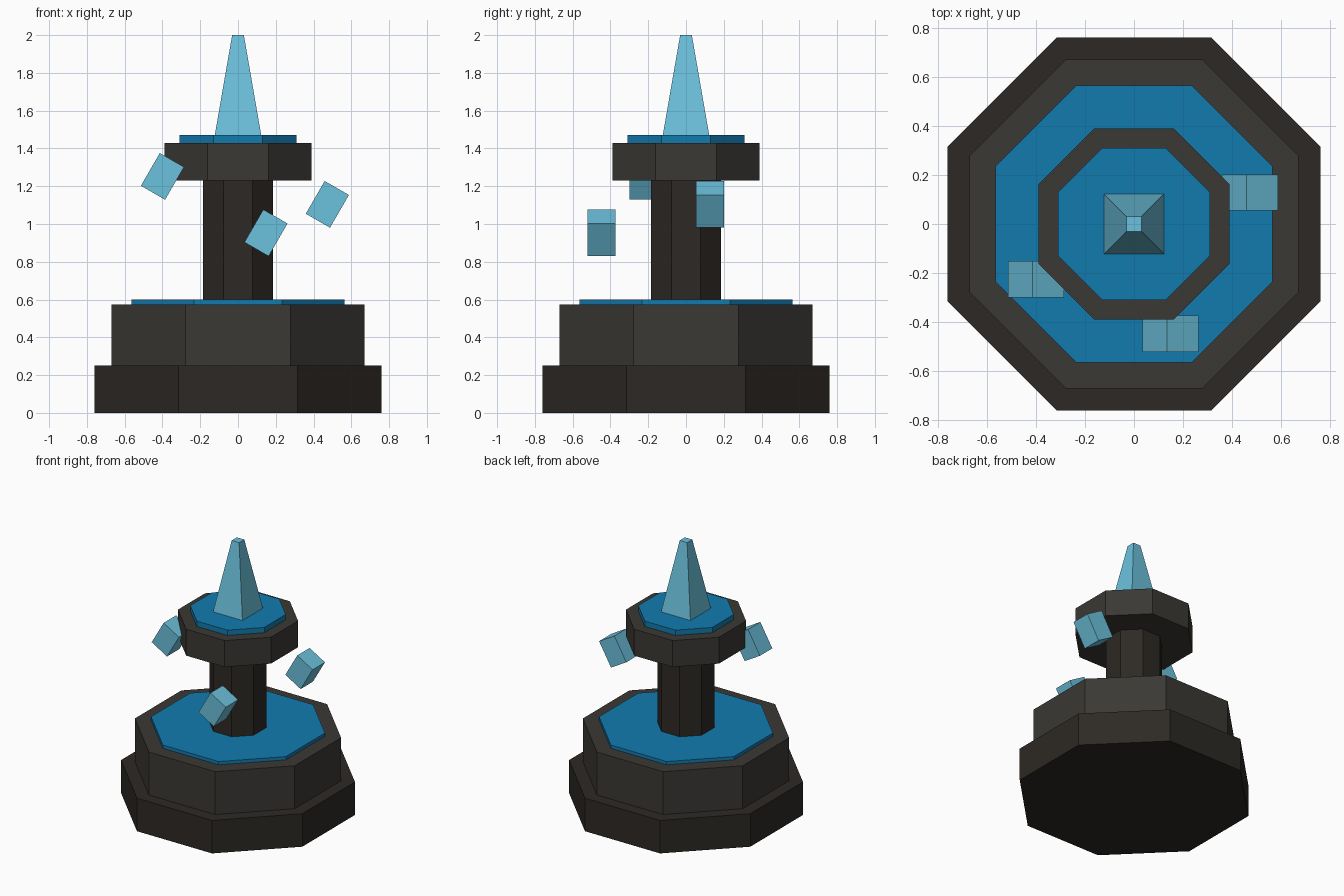
import bpy, bmesh, math
from mathutils import Matrix

if "Cube" in bpy.data.objects:
    bpy.data.objects.remove(bpy.data.objects["Cube"])


def material(name, srgb):
    m = bpy.data.materials.new(name)
    m.diffuse_color = (*[c ** 2.2 for c in srgb], 1)
    m.use_nodes = True
    m.node_tree.nodes["Principled BSDF"].inputs["Base Color"].default_value = m.diffuse_color
    return m


DARK = material("dark_stone", (0.19, 0.175, 0.16))
STONE = material("stone", (0.24, 0.23, 0.215))
WATER = material("water", (0.10, 0.48, 0.68))
SPRAY = material("spray", (0.42, 0.75, 0.86))


def finish(name, bm, mat):
    me = bpy.data.meshes.new(name)
    bm.to_mesh(me)
    bm.free()
    me.materials.append(mat)
    ob = bpy.data.objects.new(name, me)
    bpy.context.collection.objects.link(ob)
    return ob


def prism(name, sides, half_bottom, half_top, z0, z1, mat):
    """Flat-sided prism or frustum, sized by its half width across flats."""
    k = 1 / math.cos(math.pi / sides)
    bm = bmesh.new()
    bmesh.ops.create_cone(
        bm, cap_ends=True, segments=sides, radius1=half_bottom * k,
        radius2=half_top * k, depth=z1 - z0,
        matrix=Matrix.Translation((0, 0, (z0 + z1) / 2))
        @ Matrix.Rotation(math.pi / sides, 4, 'Z'))
    return finish(name, bm, mat)


# Stepped octagonal body with two water surfaces
for name, half, z0, z1, mat in [
    ("base_step", 0.76, 0.0, 0.25, DARK),
    ("lower_basin", 0.67, 0.25, 0.575, STONE),
    ("lower_water", 0.565, 0.575, 0.60, WATER),
    ("column", 0.185, 0.60, 1.23, DARK),
    ("upper_basin", 0.39, 1.23, 1.43, STONE),
    ("upper_water", 0.31, 1.43, 1.47, WATER),
]:
    prism(name, 8, half, half, z0, z1, mat)

# Square tapering water jet
prism("water_jet", 4, 0.123, 0.031, 1.47, 2.0, SPRAY)

# Tilted floating droplets
for i, loc in enumerate([(-0.40, -0.225, 1.252), (0.148, -0.447, 0.953),
                         (0.473, 0.128, 1.104)], 1):
    bm = bmesh.new()
    bmesh.ops.create_cube(bm, size=1, matrix=Matrix.Diagonal((0.148, 0.148, 0.2, 1)))
    drop = finish(f"droplet_{i}", bm, SPRAY)
    drop.location = loc
    drop.rotation_euler = (0, math.radians(30), 0)
